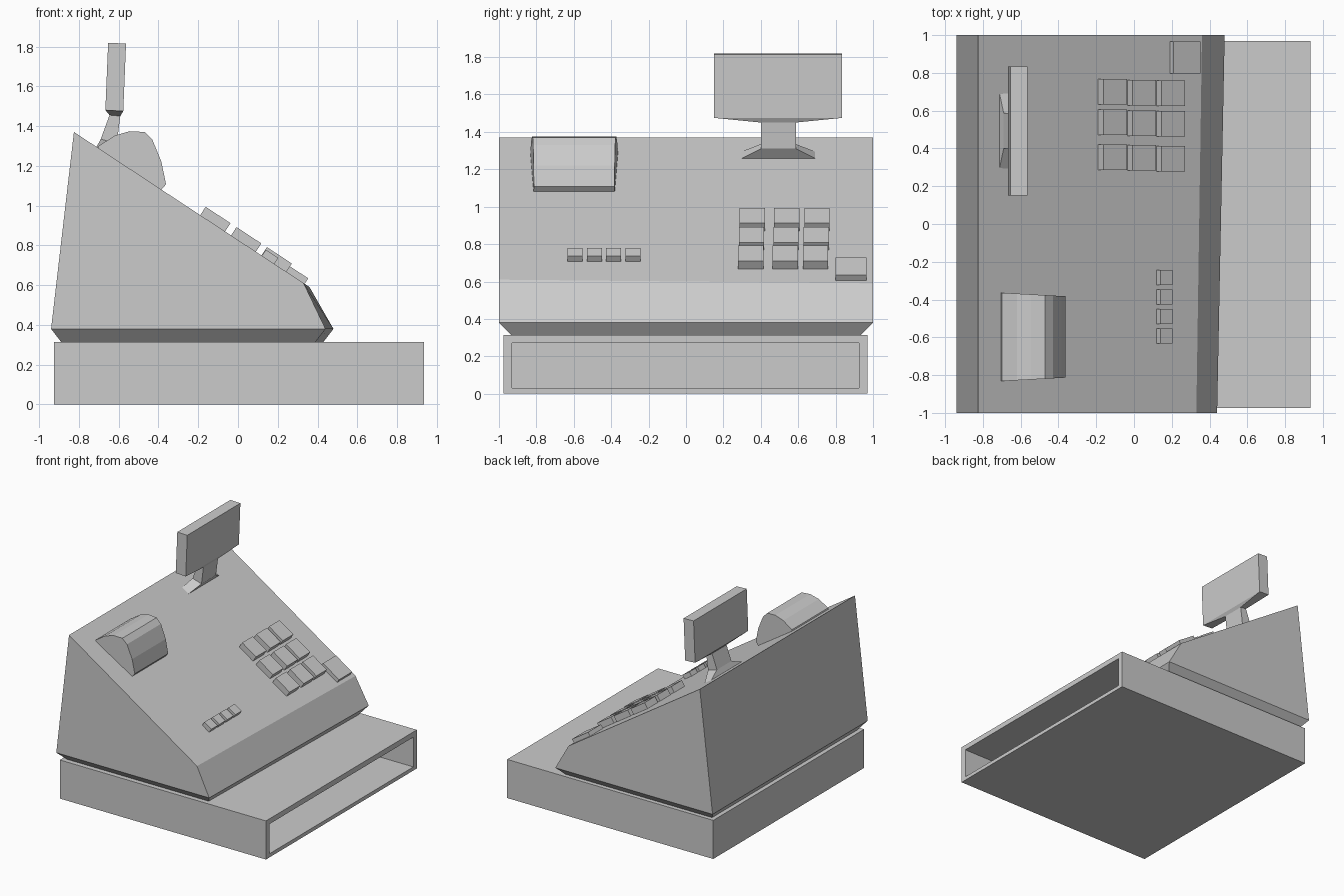
import bpy, bmesh
from mathutils import Vector

if "Cube" in bpy.data.objects:
    bpy.data.objects.remove(bpy.data.objects["Cube"])


def finish(name, bm):
    bmesh.ops.recalc_face_normals(bm, faces=bm.faces[:])
    mesh = bpy.data.meshes.new(name)
    bm.to_mesh(mesh)
    bm.free()
    obj = bpy.data.objects.new(name, mesh)
    bpy.context.collection.objects.link(obj)
    return obj


def loft(rings):
    """Bridge equal-length rings of points and cap both ends."""
    bm = bmesh.new()
    vs = [[bm.verts.new(p) for p in ring] for ring in rings]
    n = len(vs[0])
    for a, b in zip(vs, vs[1:]):
        for i in range(n):
            j = (i + 1) % n
            bm.faces.new((a[i], a[j], b[j], b[i]))
    bm.faces.new(vs[0])
    bm.faces.new(vs[-1])
    return bm


def rect_x(x, y0, y1, z0, z1):
    return [(x, y0, z0), (x, y1, z0), (x, y1, z1), (x, y0, z1)]


def rect_z(x0, x1, y0, y1, z0, z1):
    """Rectangle tilted so that its back edge is at z0 and front edge at z1."""
    return [(x0, y0, z0), (x1, y0, z1), (x1, y1, z1), (x0, y1, z0)]


# Drawer case: outer shell folded inward into the open cavity
finish("drawer_case", loft([
    rect_x(-0.925, -0.975, 0.97, 0, 0.315),
    rect_x(0.935, -0.975, 0.97, 0, 0.315),
    rect_x(0.935, -0.93, 0.925, 0.03, 0.272),
    rect_x(-0.88, -0.93, 0.925, 0.03, 0.272)]))

# Sloped body: profile lofted across the width, with a slightly skewed front
near = [(-0.94, 0.38), (-0.825, 1.37), (0.33, 0.61), (0.44, 0.38)]
far = [(-0.94, 0.38), (-0.825, 1.37), (0.36, 0.59), (0.48, 0.38)]
bm = loft([[(x, -1, z) for x, z in near], [(x, 1, z) for x, z in far]])
bm.normal_update()
bottom = min(bm.faces, key=lambda f: f.calc_center_median().z)
foot = bmesh.ops.extrude_discrete_faces(bm, faces=[bottom])["faces"][0]
for v in foot.verts:
    v.co = (v.co.x + (0.05 if v.co.x < 0 else -0.05), v.co.y * 0.935, 0.315)
finish("sloped_body", bm)

# Keys: blocks standing on the slope
along = Vector((1.155, 0, -0.76)).normalized()
up = Vector((-along.z, 0, along.x))


def slope_point(x, y):
    return Vector((x, y, 1.37 + (x + 0.825) * along.z / along.x))


def key(name, x0, x1, y, width, height):
    base = [slope_point(x, y + s * width / 2) - up * 0.005
            for x, s in ((x0, -1), (x1, -1), (x1, 1), (x0, 1))]
    finish(name, loft([base, [p + up * (height + 0.005) for p in base]]))


for row, x in enumerate((-0.19, -0.035, 0.118)):
    for col, y in enumerate((0.354, 0.538, 0.7)):
        key(f"number_key_{row}_{col}", x, x + 0.125, y - row * 0.004, 0.135, 0.05)
for i in range(4):
    key(f"function_key_{i}", 0.12, 0.183, -0.593 + i * 0.103, 0.08, 0.036)
key("enter_key", 0.19, 0.335, 0.882, 0.168, 0.033)

# Printer cover: faceted hood whose sides taper toward the front
hood = [(-0.705, 1.285), (-0.70, 1.30), (-0.62, 1.352), (-0.545, 1.374),
        (-0.47, 1.37), (-0.43, 1.33), (-0.385, 1.22), (-0.362, 1.107),
        (-0.385, 1.08)]
finish("printer_cover", loft([
    [(x, -0.598 + s * (0.234 - (x + 0.70) * 0.055), z) for x, z in hood]
    for s in (-1, 1)]))

# Display: flared foot, neck, funnel and tilted screen in one loft
finish("customer_display", loft([
    rect_z(-0.713, -0.655, 0.29, 0.697, 1.292, 1.255),
    rect_z(-0.69, -0.61, 0.40, 0.587, 1.335, 1.31),
    rect_z(-0.646, -0.592, 0.40, 0.587, 1.455, 1.45),
    rect_z(-0.667, -0.577, 0.15, 0.835, 1.48, 1.475),
    rect_z(-0.653, -0.563, 0.15, 0.835, 1.818, 1.815)]))
